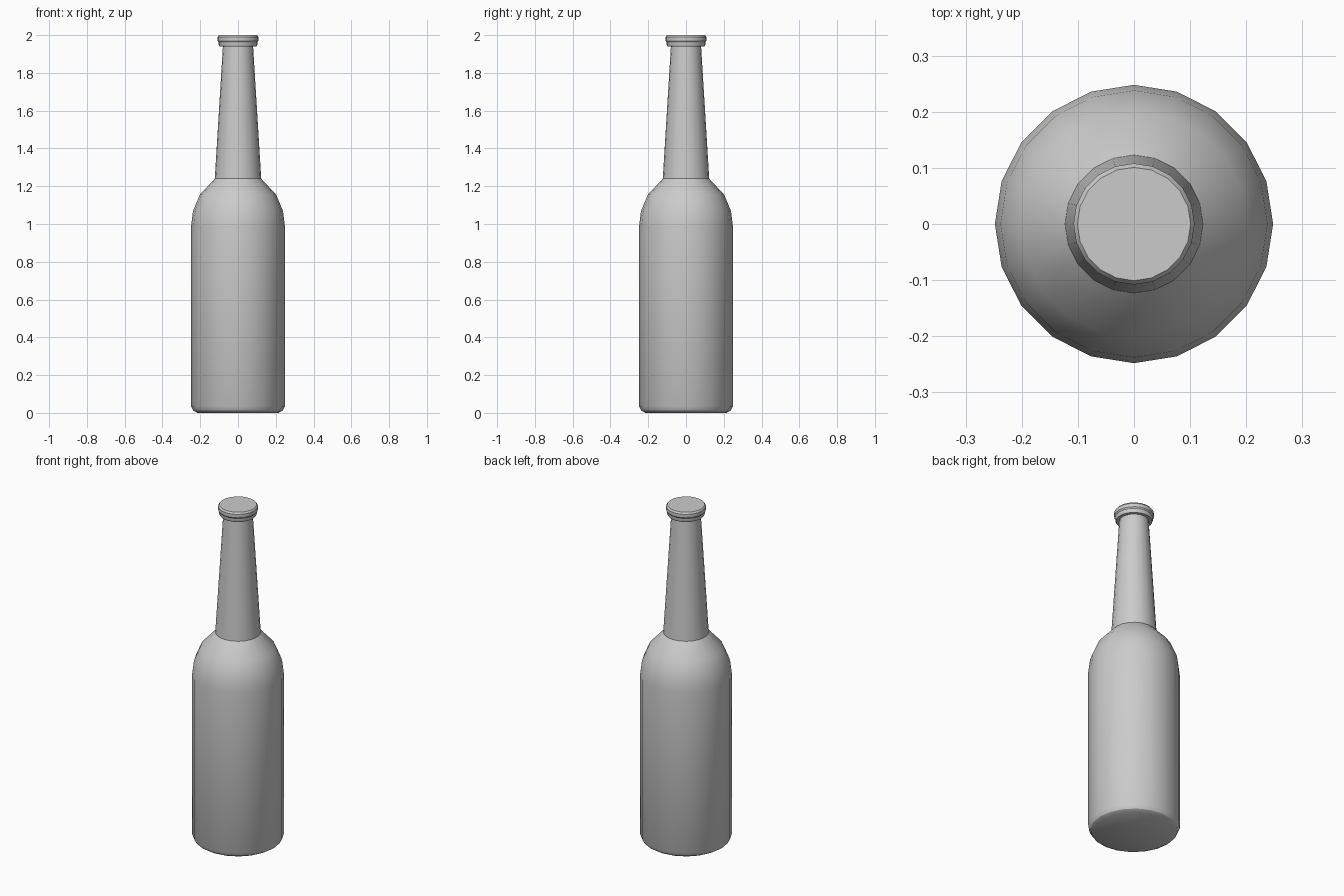
import bpy, bmesh, math

if "Cube" in bpy.data.objects:
    bpy.data.objects.remove(bpy.data.objects["Cube"])

SIDES = 20


def lathe(name, profile):
    """Revolve (radius, height) points around z and close both ends."""
    bm = bmesh.new()
    rings = []
    for r, z in profile:
        rings.append([bm.verts.new((r * math.cos(2 * math.pi * i / SIDES),
                                    r * math.sin(2 * math.pi * i / SIDES), z))
                      for i in range(SIDES)])
    for low, high in zip(rings, rings[1:]):
        for i in range(SIDES):
            j = (i + 1) % SIDES
            bm.faces.new((low[i], low[j], high[j], high[i]))
    bm.faces.new(rings[0][::-1])
    bm.faces.new(rings[-1])
    mesh = bpy.data.meshes.new(name)
    bm.to_mesh(mesh)
    bm.free()
    obj = bpy.data.objects.new(name, mesh)
    bpy.context.collection.objects.link(obj)
    bpy.ops.object.select_all(action='DESELECT')
    obj.select_set(True)
    bpy.context.view_layer.objects.active = obj
    bpy.ops.object.shade_smooth_by_angle(angle=math.radians(32))
    return obj


# Whole bottle: rounded base, straight body, domed shoulder, tapered neck, stepped lip
lathe("bottle", [
    (0.215, 0.0), (0.236, 0.012), (0.248, 0.035),
    (0.248, 0.99), (0.238, 1.07), (0.202, 1.155), (0.123, 1.24),
    (0.080, 1.94),
    (0.098, 1.94), (0.102, 1.947), (0.102, 1.962),
    (0.108, 1.970), (0.108, 1.990), (0.101, 2.0),
])
